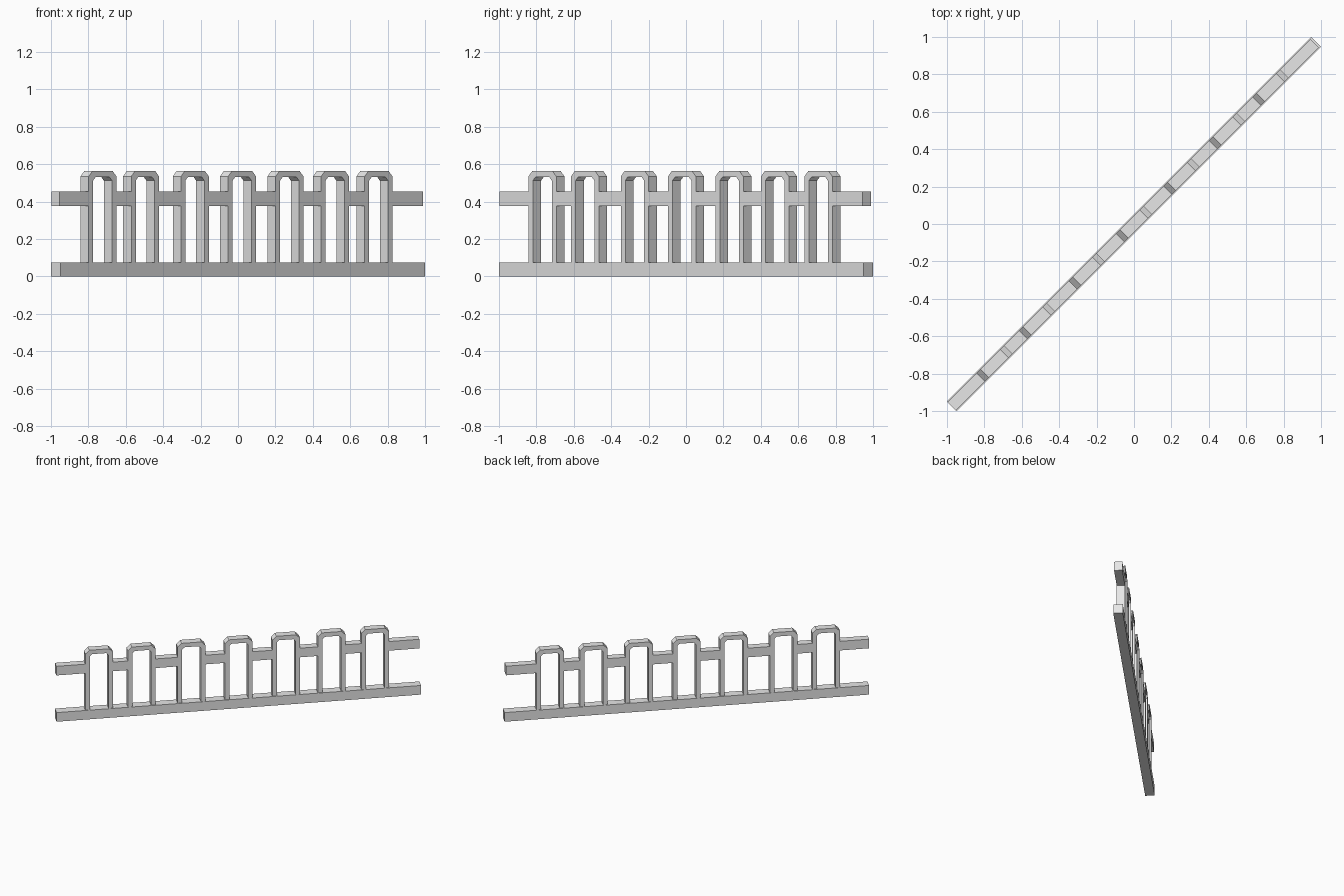
import bpy, bmesh, math
from mathutils import Matrix

if "Cube" in bpy.data.objects:
    bpy.data.objects.remove(bpy.data.objects["Cube"], do_unlink=True)

# One plain grey for everything
grey = bpy.data.materials.new("light_grey")
grey.use_nodes = True
grey.diffuse_color = (0.8, 0.8, 0.8, 1)
grey.node_tree.nodes["Principled BSDF"].inputs["Base Color"].default_value = (0.8, 0.8, 0.8, 1)

# The fence is laid out along x, then turned to run diagonally
DIAGONAL = Matrix.Rotation(math.radians(45), 4, 'Z')
BASE_TOP = 0.075
DEPTH = 0.062          # depth of arches and upper rail
ARCH_W, ARCH_TOP, BAR = 0.21, 0.565, 0.034
CENTRES = [-1.055, -0.733, -0.357, 0.0, 0.359, 0.703, 1.032]


def finish(name, bm):
    bmesh.ops.recalc_face_normals(bm, faces=bm.faces)
    bm.transform(DIAGONAL)
    mesh = bpy.data.meshes.new(name)
    bm.to_mesh(mesh)
    bm.free()
    mesh.materials.append(grey)
    obj = bpy.data.objects.new(name, mesh)
    bpy.context.collection.objects.link(obj)


def beam(name, x0, x1, z0, z1, depth):
    bm = bmesh.new()
    bmesh.ops.create_cube(bm, size=1)
    bmesh.ops.scale(bm, vec=(x1 - x0, depth, z1 - z0), verts=bm.verts)
    bmesh.ops.translate(bm, vec=((x0 + x1) / 2, 0, (z0 + z1) / 2), verts=bm.verts)
    finish(name, bm)


def arch_path(half, top, cut):
    """Open outline of an arch with chamfered corners, from left foot to right foot."""
    left = [(-half, BASE_TOP), (-half, top - cut), (-half + cut, top)]
    return left + [(-x, z) for x, z in reversed(left)]


def arch(name, centre):
    bm = bmesh.new()
    outer = arch_path(ARCH_W / 2, ARCH_TOP, 0.03)
    inner = arch_path(ARCH_W / 2 - BAR, ARCH_TOP - BAR, 0.018)
    rows = [[bm.verts.new((centre + x, -DEPTH / 2, z)) for x, z in p] for p in (outer, inner)]
    faces = [bm.faces.new((rows[0][i], rows[0][i + 1], rows[1][i + 1], rows[1][i]))
             for i in range(len(outer) - 1)]
    ext = bmesh.ops.extrude_face_region(bm, geom=faces, use_keep_orig=True)
    moved = [v for v in ext["geom"] if isinstance(v, bmesh.types.BMVert)]
    bmesh.ops.translate(bm, vec=(0, DEPTH, 0), verts=moved)
    finish(name, bm)


# Ground beam
beam("base_beam", -1.378, 1.378, 0, BASE_TOP, 0.072)

# Row of arches
for i, c in enumerate(CENTRES):
    arch(f"arch_{i + 1}", c)

# Upper rail pieces bridging the gaps between arches
starts = [-1.379] + [c + ARCH_W / 2 for c in CENTRES]
ends = [c - ARCH_W / 2 for c in CENTRES] + [1.366]
for i, (a, b) in enumerate(zip(starts, ends)):
    beam(f"upper_rail_{i + 1}", a, b, 0.378, 0.453, DEPTH)
